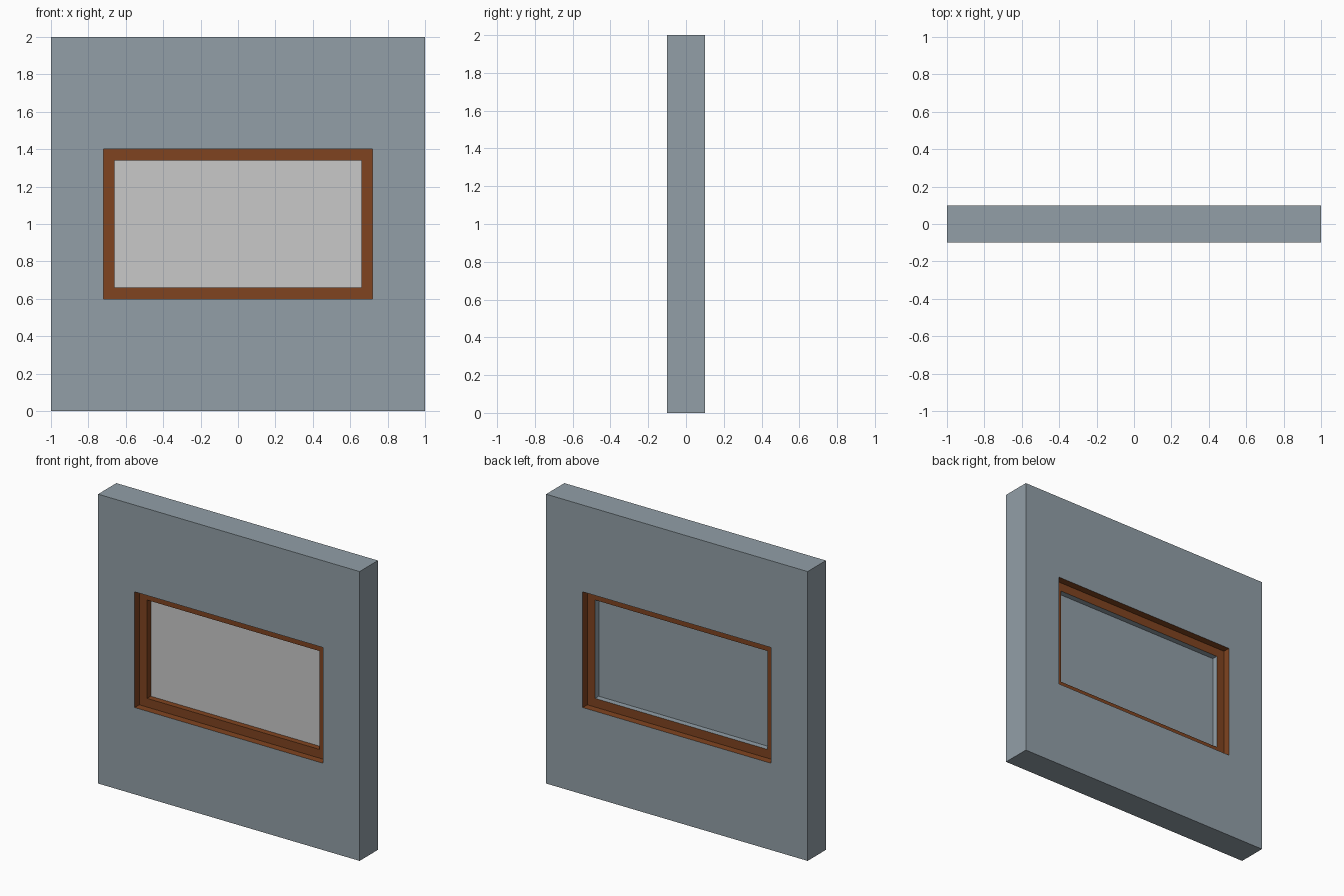
import bpy
import bmesh

cube = bpy.data.objects.get("Cube")
if cube:
    bpy.data.objects.remove(cube, do_unlink=True)


def linear(v):
    v /= 255
    return v / 12.92 if v <= 0.04045 else ((v + 0.055) / 1.055) ** 2.4


def material(name, r, g, b):
    mat = bpy.data.materials.new(name)
    col = (linear(r), linear(g), linear(b), 1)
    mat.diffuse_color = col
    mat.use_nodes = True
    node = next(n for n in mat.node_tree.nodes if n.type == 'BSDF_PRINCIPLED')
    node.inputs["Base Color"].default_value = col
    return mat


slate = material("slate wall", 146, 159, 167)
wood = material("brown wood", 128, 68, 32)
pale = material("pale grey glass", 201, 201, 201)

MID = 1.0                # height of the window centre
OUTER = (1.0, 1.0)       # half sizes in x and z
OPENING = (0.72, 0.40)
GLASS = (0.66, 0.34)
WALL_Y, FRAME_Y, GLASS_Y = 0.10, 0.05, 0.01


def finish(name, bm, mats):
    bmesh.ops.recalc_face_normals(bm, faces=bm.faces)
    mesh = bpy.data.meshes.new(name)
    bm.to_mesh(mesh)
    bm.free()
    for m in mats:
        mesh.materials.append(m)
    obj = bpy.data.objects.new(name, mesh)
    bpy.context.collection.objects.link(obj)
    return obj


def loop(bm, half, y):
    return [bm.verts.new((sx * half[0], y, MID + sz * half[1]))
            for sx, sz in ((-1, -1), (1, -1), (1, 1), (-1, 1))]


def ring(name, outer, inner, y0, y1, body, lining):
    """Rectangular ring whose inside faces take the lining colour."""
    bm = bmesh.new()
    loops = [loop(bm, outer, y0), loop(bm, outer, y1),
             loop(bm, inner, y1), loop(bm, inner, y0)]
    for k in range(4):
        a, b = loops[k], loops[(k + 1) % 4]
        for i in range(4):
            j = (i + 1) % 4
            face = bm.faces.new((a[i], a[j], b[j], b[i]))
            face.material_index = 1 if k == 2 else 0
    return finish(name, bm, (body, lining))


# Wall with a wood-lined opening
ring("wall", OUTER, OPENING, -WALL_Y, WALL_Y, slate, wood)

# Window frame, recessed on both sides; the back half has a slate lining
ring("frame_front", OPENING, GLASS, -FRAME_Y, 0, wood, wood)
ring("frame_back", OPENING, GLASS, 0, FRAME_Y, wood, slate)

# Pane: pale on the front, slate on the back
bm = bmesh.new()
front, back = loop(bm, GLASS, -GLASS_Y), loop(bm, GLASS, GLASS_Y)
bm.faces.new(front)
bm.faces.new(back[::-1]).material_index = 1
for i in range(4):
    j = (i + 1) % 4
    bm.faces.new((front[i], back[i], back[j], front[j]))
finish("window_pane", bm, (pale, slate))
